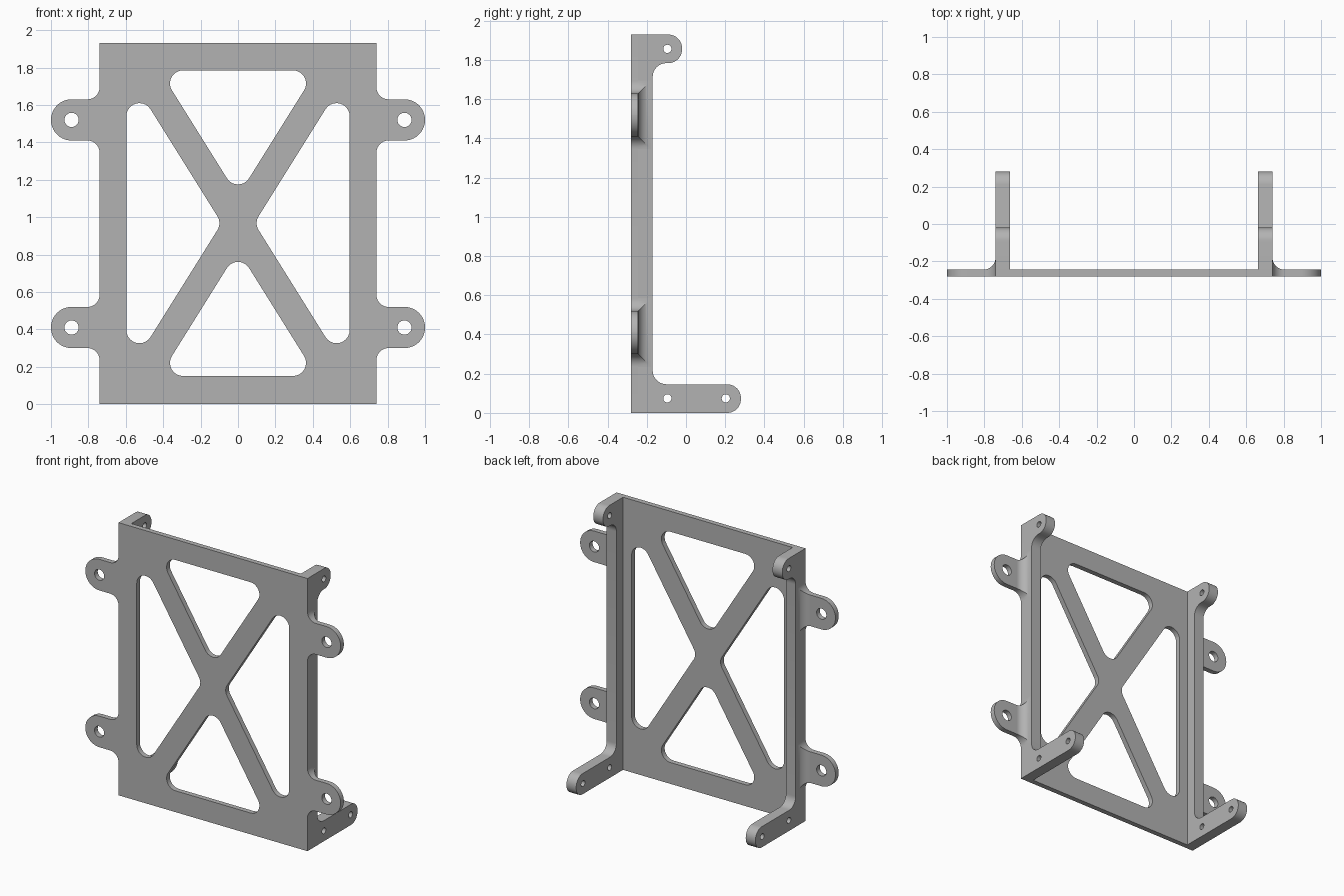
import bpy, bmesh
from math import sin, cos, pi, sqrt
from mathutils import Vector, Matrix

if "Cube" in bpy.data.objects:
    bpy.data.objects.remove(bpy.data.objects["Cube"])

grey = bpy.data.materials.new("plain grey")
grey.use_nodes = True
colour = (0.45, 0.45, 0.45, 1)
grey.diffuse_color = colour
grey.node_tree.nodes["Principled BSDF"].inputs["Base Color"].default_value = colour

HALF_W, HEIGHT, FRONT, BACK = 0.74, 1.93, -0.28, 0.28
PANEL_T, WALL_T = 0.036, 0.076
R = 0.07                     # general corner radius
EAR_R, FLARE = 0.11, 0.065   # ear end radius and flare at its root
EAR_Z = (0.41, 1.52)


def rounded(corners, steps=10):
    """Closed outline from (x, y, radius) corners, each filleted with an arc."""
    out = []
    for i, (x, y, r) in enumerate(corners):
        p = Vector((x, y))
        if r == 0:
            out.append(p)
            continue
        a = (Vector(corners[i - 1][:2]) - p).normalized()
        b = (Vector(corners[(i + 1) % len(corners)][:2]) - p).normalized()
        half = a.angle(b) / 2
        centre = p + (a + b).normalized() * (r / sin(half))
        start = p + a * (r * cos(half) / sin(half)) - centre
        sweep = pi - 2 * half
        if a.x * b.y - a.y * b.x > 0:
            sweep = -sweep
        for k in range(steps + 1):
            t = sweep * k / steps
            out.append(centre + Matrix.Rotation(t, 2) @ start)
    return out


def circle(x, y, r, n=32):
    return [Vector((x + r * cos(2 * pi * k / n), y + r * sin(2 * pi * k / n))) for k in range(n)]


def finish(name, bm):
    bmesh.ops.remove_doubles(bm, verts=bm.verts, dist=0.0002)
    bmesh.ops.recalc_face_normals(bm, faces=bm.faces)
    mesh = bpy.data.meshes.new(name)
    bm.to_mesh(mesh)
    bm.free()
    mesh.materials.append(grey)
    ob = bpy.data.objects.new(name, mesh)
    bpy.context.collection.objects.link(ob)
    bpy.ops.object.select_all(action='DESELECT')
    ob.select_set(True)
    bpy.context.view_layer.objects.active = ob
    bpy.ops.object.shade_smooth_by_angle(angle=0.5)
    return ob


def plate(name, loops, thickness, matrix):
    """Flat plate: first loop is the outline, the others are openings."""
    curve = bpy.data.curves.new(name + "_profile", 'CURVE')
    curve.dimensions = '2D'
    curve.fill_mode = 'BOTH'
    curve.extrude = thickness / 2
    for loop in loops:
        spline = curve.splines.new('POLY')
        spline.points.add(len(loop) - 1)
        for point, p in zip(spline.points, loop):
            point.co = (p.x, p.y, 0, 1)
        spline.use_cyclic_u = True
    helper = bpy.data.objects.new(name + "_profile", curve)
    bpy.context.collection.objects.link(helper)
    graph = bpy.context.evaluated_depsgraph_get()
    mesh = bpy.data.meshes.new_from_object(helper.evaluated_get(graph))
    bm = bmesh.new()
    bm.from_mesh(mesh)
    bm.transform(matrix)
    bpy.data.objects.remove(helper)
    bpy.data.meshes.remove(mesh)
    return finish(name, bm)


# Front panel outline with two mounting ears on each side
right_side = [(HALF_W, 0, 0)]
for z in EAR_Z:
    right_side += [(HALF_W, z - EAR_R, FLARE), (1, z - EAR_R, EAR_R - 0.0005),
                   (1, z + EAR_R, EAR_R - 0.0005), (HALF_W, z + EAR_R, FLARE)]
right_side.append((HALF_W, HEIGHT, 0))
outline = right_side + [(-x, z, r) for x, z, r in reversed(right_side)]

# Four openings that leave an X-shaped brace
MID, SLOPE = 0.968, 1.6
loops = [rounded(outline)]
for s in (-1, 1):
    tip, base = 0.145, 0.817
    half = (base - tip) / SLOPE
    loops.append(rounded([(0, MID + s * tip, R), (half, MID + s * base, R),
                          (-half, MID + s * base, R)]))
    inner, outer = 0.087, 0.597
    rise = (outer - inner) * SLOPE
    loops.append(rounded([(s * inner, MID, R), (s * outer, MID + rise, R),
                          (s * outer, MID - rise, R)]))
    loops += [circle(s * 0.89, z, 0.038) for z in EAR_Z]
upright = Matrix.Translation((0, FRONT + PANEL_T / 2, 0)) @ Matrix.Rotation(pi / 2, 4, 'X')
plate("front_panel", loops, PANEL_T, upright)

# Side flanges with a short upper arm and a long lower arm
INNER_Y, ARM, TOP_Y = -0.17, 0.146, -0.02
flange = rounded([(FRONT + PANEL_T, 0, 0), (BACK, 0, R), (BACK, ARM, R), (INNER_Y, ARM, R),
                  (INNER_Y, HEIGHT - ARM, R), (TOP_Y, HEIGHT - ARM, R),
                  (TOP_Y, HEIGHT, R), (FRONT + PANEL_T, HEIGHT, 0)])
holes = [circle(y, z, 0.021, 24) for y, z in ((-0.095, 0.074), (0.203, 0.074), (-0.095, 1.857))]
to_side = Matrix(((0, 0, 1, 0), (1, 0, 0, 0), (0, 1, 0, 0), (0, 0, 0, 1)))
for side, s in (("left", 1), ("right", -1)):
    shift = Matrix.Translation((s * (HALF_W - WALL_T / 2), 0, 0))
    plate(side + "_flange", [flange] + holes, WALL_T, shift @ to_side)

    # Curved gussets joining each ear to the flange
    for level, z in zip(("lower", "upper"), EAR_Z):
        bm = bmesh.new()
        rings = []
        steps = 10
        for k in range(steps + 1):
            t = pi / 2 * k / steps
            d, h = FLARE * (1 - cos(t)), FLARE * (1 - sin(t))
            x, w = s * (HALF_W + d), EAR_R + h
            y0 = FRONT + PANEL_T
            y1 = y0 + max(h, 0.0005)
            rings.append([bm.verts.new(c) for c in
                          ((x, y0, z - w), (x, y1, z - w), (x, y1, z + w), (x, y0, z + w))])
        for a, b in zip(rings, rings[1:]):
            for i in range(4):
                j = (i + 1) % 4
                bm.faces.new((a[i], a[j], b[j], b[i]))
        bm.faces.new(rings[0])
        bm.faces.new(rings[-1])
        finish(side + "_" + level + "_ear_gusset", bm)
